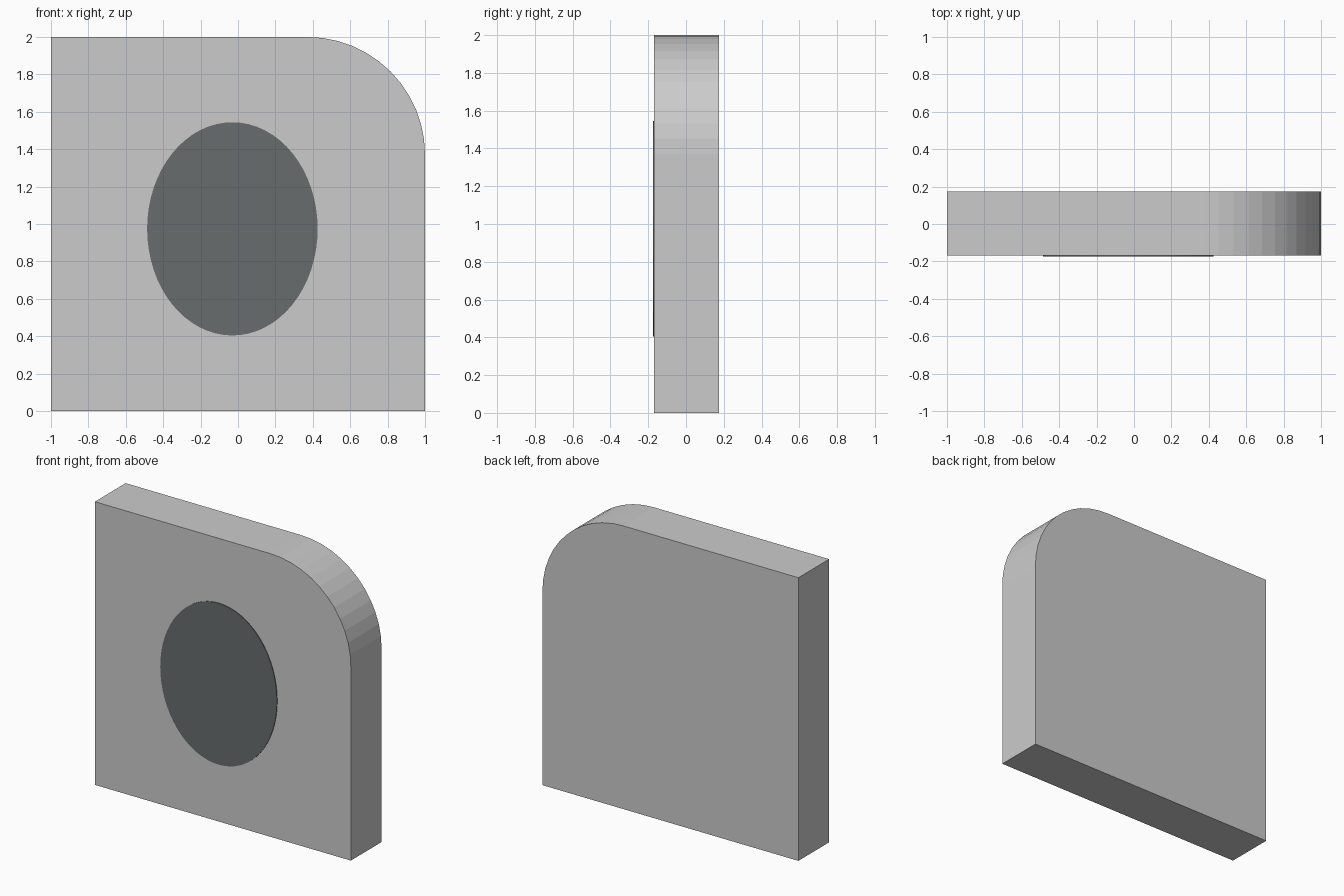
import bpy, bmesh
from math import sin, cos, pi

if "Cube" in bpy.data.objects:
    bpy.data.objects.remove(bpy.data.objects["Cube"])


def extrude_profile(name, points, y_front, y_back):
    """Solid from an XZ outline, extruded along y."""
    bm = bmesh.new()
    face = bm.faces.new([bm.verts.new((x, y_front, z)) for x, z in points])
    result = bmesh.ops.extrude_face_region(bm, geom=[face])
    verts = [g for g in result["geom"] if isinstance(g, bmesh.types.BMVert)]
    bmesh.ops.translate(bm, verts=verts, vec=(0, y_back - y_front, 0))
    bmesh.ops.recalc_face_normals(bm, faces=bm.faces)
    mesh = bpy.data.meshes.new(name)
    bm.to_mesh(mesh)
    bm.free()
    obj = bpy.data.objects.new(name, mesh)
    bpy.context.collection.objects.link(obj)
    return obj


# Slab with one rounded upper corner
radius, steps = 0.63, 12
corner = [(1 - radius + radius * cos(i * pi / 2 / steps),
           2 - radius + radius * sin(i * pi / 2 / steps))
          for i in range(steps + 1)]
extrude_profile("slab", [(-1, 0), (1, 0)] + corner + [(-1, 2)], -0.169, 0.174)

# Thin raised oval on the front face
oval = [(-0.03 + 0.456 * cos(i * 2 * pi / 64), 0.974 + 0.57 * sin(i * 2 * pi / 64))
        for i in range(64)]
disc = extrude_profile("oval_disc", oval, -0.174, -0.165)
dark = bpy.data.materials.new("dark_grey")
dark.diffuse_color = (0.14, 0.15, 0.155, 1)
dark.use_nodes = True
dark.node_tree.nodes["Principled BSDF"].inputs["Base Color"].default_value = dark.diffuse_color
disc.data.materials.append(dark)
